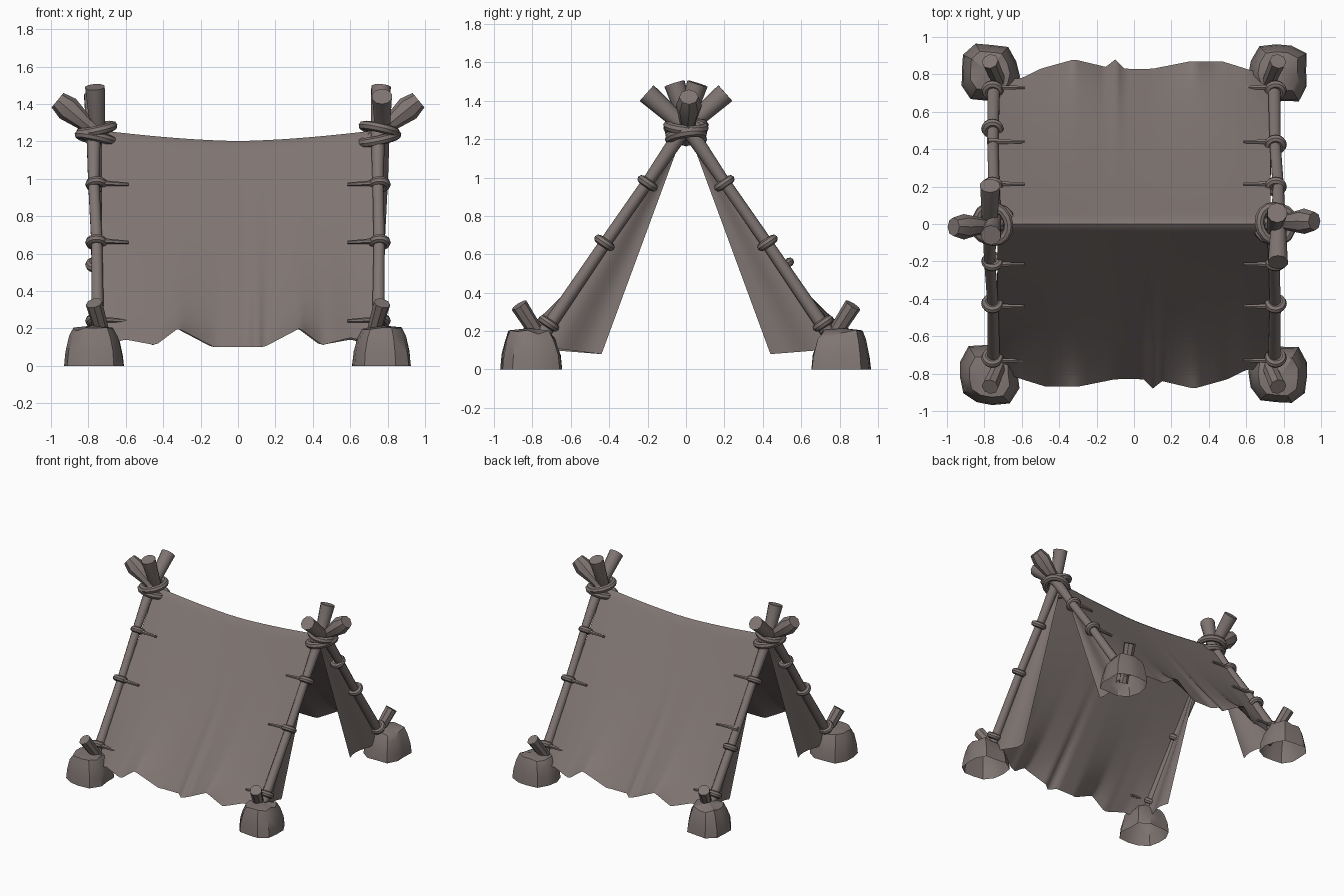
import bpy, bmesh, math, random
from mathutils import Vector, Matrix

if "Cube" in bpy.data.objects:
    bpy.data.objects.remove(bpy.data.objects["Cube"])

random.seed(4)
mat = bpy.data.materials.new("weathered taupe")
mat.diffuse_color = (0.215, 0.18, 0.17, 1)
mat.use_nodes = True
mat.node_tree.nodes["Principled BSDF"].inputs["Base Color"].default_value = mat.diffuse_color
HALF_TURN = Matrix.Rotation(math.pi, 4, 'Z')


def finish(name, bm, turn=False, angle=40):
    me = bpy.data.meshes.new(name)
    if turn:
        bm.transform(HALF_TURN)
    bm.to_mesh(me)
    bm.free()
    me.materials.append(mat)
    ob = bpy.data.objects.new(name, me)
    bpy.context.collection.objects.link(ob)
    bpy.ops.object.select_all(action='DESELECT')
    ob.select_set(True)
    bpy.context.view_layer.objects.active = ob
    bpy.ops.object.shade_smooth_by_angle(angle=math.radians(angle))
    return ob


def tube(name, pts, radii, sides=10, turn=False):
    """Round bar through points, one radius per point, capped ends."""
    bm = bmesh.new()
    pts = [Vector(p) for p in pts]
    rings = []
    for i, p in enumerate(pts):
        d = (pts[min(i + 1, len(pts) - 1)] - pts[max(i - 1, 0)]).normalized()
        u = d.cross(Vector((1, 0.02, 0)) if abs(d.x) < 0.8 else Vector((0, 1, 0))).normalized()
        v = d.cross(u)
        rings.append([bm.verts.new(p + radii[i] * (u * math.cos(a) + v * math.sin(a)))
                      for a in (2 * math.pi * k / sides for k in range(sides))])
    for a, b in zip(rings, rings[1:]):
        for k in range(sides):
            bm.faces.new((a[k], a[(k + 1) % sides], b[(k + 1) % sides], b[k]))
    bm.faces.new(rings[0][::-1])
    bm.faces.new(rings[-1])
    bmesh.ops.recalc_face_normals(bm, faces=bm.faces)
    return finish(name, bm, turn)


def rope_ring(name, center, axis, rx, ry, minor, turn=False):
    """Loop of rope around an axis."""
    bm = bmesh.new()
    n, m = 16, 8
    rot = Vector(axis).to_track_quat('Z', 'Y')
    vs = []
    for i in range(n):
        a = 2 * math.pi * i / n
        for j in range(m):
            b = 2 * math.pi * j / m
            k = minor * math.cos(b)
            p = Vector(((rx + k) * math.cos(a), (ry + k) * math.sin(a), minor * math.sin(b)))
            vs.append(bm.verts.new(rot @ p + Vector(center)))
    for i in range(n):
        for j in range(m):
            i2, j2 = (i + 1) % n, (j + 1) % m
            bm.faces.new((vs[i * m + j], vs[i2 * m + j], vs[i2 * m + j2], vs[i * m + j2]))
    finish(name, bm, turn)


def sheet(name, f, nu, nv, turn=False):
    """Cloth surface from a function of u, v in 0..1."""
    bm = bmesh.new()
    g = [[bm.verts.new(f(i / nu, j / nv)) for j in range(nv + 1)] for i in range(nu + 1)]
    for i in range(nu):
        for j in range(nv):
            bm.faces.new((g[i][j], g[i + 1][j], g[i + 1][j + 1], g[i][j + 1]))
    bmesh.ops.recalc_face_normals(bm, faces=bm.faces)
    finish(name, bm, turn, 70)


def lerp_list(pts, x):
    for (x0, y0), (x1, y1) in zip(pts, pts[1:]):
        if x <= x1:
            return y0 + (y1 - y0) * (x - x0) / (x1 - x0)
    return pts[-1][1]


# canvas: hem height and hem reach along x, for the front slope
HEM_Z = [(-.72, .11), (-.6, .14), (-.44, .11), (-.32, .2), (-.13, .1), (.14, .1),
         (.33, .2), (.45, .11), (.6, .15), (.72, .12)]
HEM_Y = [(-.72, .79), (-.6, .83), (-.47, .87), (-.3, .87), (-.1, .83), (.05, .83),
         (.1, .88), (.15, .84), (.32, .88), (.5, .83), (.6, .78), (.72, .77)]


def slope(x, t):
    ridge = 1.22 + 0.055 * min(1, abs(x) / 0.72) ** 1.6
    y = 0.785 * t + (lerp_list(HEM_Y, x) - 0.785) * t ** 3
    z = ridge + (0.12 - ridge) * t + (lerp_list(HEM_Z, x) - 0.12) * t ** 9
    z -= 0.018 * math.exp(-(t / 0.02) ** 2)            # soft fold over the ridge
    return Vector((x, -y, z))


def canvas(u, v):
    t = v ** 1.2
    return slope(-0.73 + 1.46 * u, t)


def flap(sx):
    def f(u, t):
        edge = slope(sx * 0.73, t)
        inner = Vector((sx * 0.70, -(0.02 + 0.42 * t), 1.22 - 1.14 * t))
        p = edge.lerp(inner, u)
        p.x += sx * 0.02 * math.sin(u * math.pi * 2) * t
        return p
    return f


for turn, side in ((False, "front"), (True, "back")):
    sheet(side + "_canvas", canvas, 58, 30, turn)
    sheet(side + "_flap_a", flap(1), 8, 16, turn)
    sheet(side + "_flap_b", flap(-1), 8, 16, turn)


def rock(name, sy, turn):
    """Rough squarish footing stone, open underneath."""
    bm = bmesh.new()
    rings = []
    n = 12
    jit = [random.uniform(0.93, 1.07) for _ in range(n)]
    for z, r, off in ((0, .155, 0), (.07, .148, 0), (.15, .128, .005), (.195, .105, .01)):
        ring = []
        for k in range(n):
            a = 2 * math.pi * k / n + 0.1
            c, s = math.cos(a), math.sin(a)
            q = r * jit[k] / (abs(c) ** 4 + abs(s) ** 4) ** 0.25
            dz = 0 if z == 0 else random.uniform(-.012, .012)
            ring.append(bm.verts.new((.775 + q * c, sy * (.805 + off + q * s), z + dz)))
        rings.append(ring)
    for a, b in zip(rings, rings[1:]):
        for k in range(n):
            bm.faces.new((a[k], a[(k + 1) % n], b[(k + 1) % n], b[k]))
    top = bm.verts.new((.78, sy * .82, .215))
    for k in range(n):
        bm.faces.new((rings[-1][k], rings[-1][(k + 1) % n], top))
    bmesh.ops.recalc_face_normals(bm, faces=bm.faces)
    finish(name, bm, turn, 35)


# each end: two crossed poles, ridge stub, lashings, footings (second end is a half turn)
for turn, end in ((False, "right"), (True, "left")):
    for sy, tag in ((-1, "a"), (1, "b")):
        tip = (.77, -.205, 1.44) if sy > 0 else (.765, .06, 1.49)
        dx = .012 * sy
        tube(f"{end}_pole_{tag}",
             [(.75, sy * .76, .16), (.755, sy * .42, .66), (.76 + dx, sy * .19, .99),
              (.76 + dx, sy * .02, 1.24), tip],
             [.036, .031, .031, .04, .055], 10, turn)
        # rope bands and the tie pegs gripping the canvas
        axis = (0, -sy * .56, .83)
        for i, (y, z) in enumerate(((.2, .97), (.425, .66), (.715, .24))):
            ry, rz = (.51, .54) if (turn and sy < 0 and i == 1) else (y, z)
            rope_ring(f"{end}_band_{tag}{i}", (.757, sy * ry, rz), axis, .037, .037, .023, turn)
            tube(f"{end}_tie_{tag}{i}",
                 [(.78, sy * (y + .02), z + .01), (.68, sy * (y + .015), z + .005),
                  (.585, sy * (y + .015), z)], [.018, .013, .009], 6, turn)
        rock(f"{end}_rock_{tag}", sy, turn)
        tube(f"{end}_peg_{tag}", [(.70, sy * .71, .09), (.735, sy * .79, .21), (.77, sy * .87, .335)],
             [.034, .04, .045], 8, turn)
    tube(f"{end}_ridge_stub", [(.68, 0, 1.19), (.82, .01, 1.30), (.91, .015, 1.375), (.965, .015, 1.42)],
         [.035, .045, .068, .05], 8, turn)
    rope_ring(f"{end}_lashing_upper", (.755, 0, 1.265), (.22, .1, 1), .095, .085, .026, turn)
    rope_ring(f"{end}_lashing_lower", (.755, 0, 1.215), (-.2, -.12, 1), .08, .1, .026, turn)
